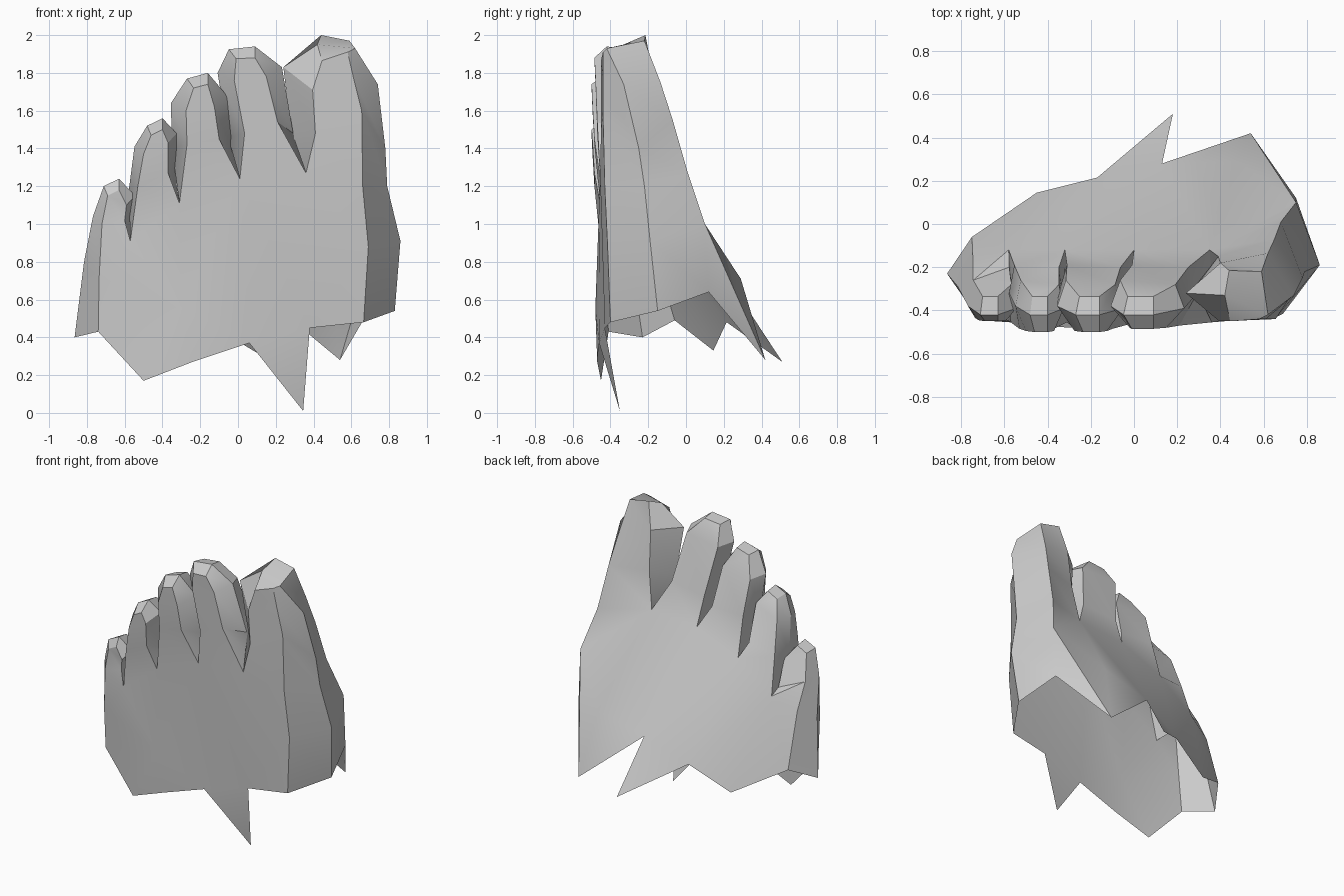
import bpy
import bmesh
import math
from mathutils import Vector
from mathutils.geometry import delaunay_2d_cdt

default_cube = bpy.data.objects.get("Cube")
if default_cube:
    bpy.data.objects.remove(default_cube, do_unlink=True)


def make_material(name, colour):
    material = bpy.data.materials.new(name)
    material.use_nodes = True
    material.diffuse_color = colour
    shader = next(node for node in material.node_tree.nodes
                  if node.type == "BSDF_PRINCIPLED")
    shader.inputs["Base Color"].default_value = colour
    return material


# The shell is lofted over three rails that run from the little toe side,
# over every toe, to the big toe side: sole edge, side ridge and instep edge.
bm = bmesh.new()
sole_rail, ridge_rail, instep_rail = [], [], []
rails = (sole_rail, ridge_rail, instep_rail)


def add_vertices(points):
    return [bm.verts.new(Vector(point)) for point in points]


def add_station(sole, ridge, instep):
    for rail, vertex in zip(rails, add_vertices((sole, ridge, instep))):
        rail.append(vertex)


# Shared rounding of a small toe: ridge shift in x and z, then the depth (y)
# of the sole edge, the ridge and the instep edge
toe_rounding = (
    (-.08, -.02, -.47, -.32, -.19),
    (-.08, .04, -.48, -.38, -.26),
    (-.035, .05, -.485, -.42, -.335),
    (.0, .06, -.485, -.42, -.335),
    (.075, .05, -.48, -.39, -.28),
    (.075, -.06, -.47, -.32, -.2),
)


def add_small_toe(outline, spread, forward):
    rounding = toe_rounding[-len(outline):]
    for (x, z), (dx, dz, sole_y, ridge_y, instep_y) in zip(outline, rounding):
        dx *= spread
        add_station(
            sole=(x, sole_y - forward, z),
            ridge=(x + dx, ridge_y, z + dz),
            instep=(x + dx / 2, instep_y, z + dz * .8),
        )


def add_gap(x, z):
    add_station(
        sole=(x, -.455, z),
        ridge=(x, -.28, z),
        instep=(x - .01, -.12, z + .03),
    )


def fill_sheet(outline, inner=()):
    """Fill a closed outline with even triangles, as seen from the front."""
    vertices = [*outline, *inner]
    flat = [vertex.co.xz for vertex in vertices]
    loop = list(range(len(outline)))
    result = delaunay_2d_cdt(flat, [], [loop], 1, 1e-5)
    triangles, sources = result[2], result[3]
    for triangle in triangles:
        bm.faces.new([vertices[sources[i][0]] for i in triangle])


# Outer side beside the little toe
add_station(
    sole=(-.74, -.41, .43),
    ridge=(-.865, -.23, .4),
    instep=(-.75, -.06, .49),
)
add_station(
    sole=(-.735, -.435, .72),
    ridge=(-.815, -.29, .8),
    instep=(-.745, -.17, .86),
)

# Four small toes with the gaps that follow them
little_toe = ((-.72, 1), (-.69, 1.15),
              (-.63, 1.18), (-.59, 1.1), (-.6, 1.02))
fourth_toe = ((-.53, 1.2), (-.5, 1.37), (-.46, 1.47),
              (-.4, 1.5), (-.37, 1.43), (-.37, 1.27))
third_toe = ((-.27, 1.42), (-.275, 1.6), (-.235, 1.72),
             (-.16, 1.74), (-.125, 1.62), (-.1, 1.45))
second_toe = ((.035, 1.48), (-.02, 1.76), (-.01, 1.875),
              (.09, 1.88), (.15, 1.78), (.21, 1.54))

add_small_toe(little_toe, spread=.6, forward=-.035)
add_gap(-.57, .91)
add_small_toe(fourth_toe, spread=.6, forward=.015)
add_gap(-.31, 1.11)
add_small_toe(third_toe, spread=1, forward=.015)
add_gap(.01, 1.24)
add_small_toe(second_toe, spread=1.1, forward=.0)
add_gap(.36, 1.27)

# Big toe, inner side and tip
add_station(
    sole=(.41, -.45, 1.48),
    ridge=(.28, -.29, 1.5),
    instep=(.39, -.15, 1.55),
)
add_station(
    sole=(.395, -.45, 1.71),
    ridge=(.24, -.32, 1.83),
    instep=(.4, -.18, 1.82),
)
add_station(
    sole=(.445, -.45, 1.865),
    ridge=(.42, -.33, 1.95),
    instep=(.44, -.215, 2),
)
add_station(
    sole=(.58, -.44, 1.91),
    ridge=(.62, -.42, 1.93),
    instep=(.59, -.22, 1.97),
)

# Inner side of the foot, from the big toe down to the open end
add_station(
    sole=(.61, -.44, 1.78),
    ridge=(.74, -.33, 1.74),
    instep=(.62, -.135, 1.75),
)
add_station(
    sole=(.655, -.44, 1.6),
    ridge=(.78, -.25, 1.4),
    instep=(.65, -.07, 1.55),
)
add_station(
    sole=(.66, -.43, 1.2),
    ridge=(.79, -.22, 1.2),
    instep=(.68, .01, 1.27),
)
add_station(
    sole=(.69, -.415, .88),
    ridge=(.86, -.19, .91),
    instep=(.75, .1, 1),
)
add_station(
    sole=(.665, -.4, .48),
    ridge=(.83, -.15, .54),
    instep=(.75, .12, .64),
)

# Walls between neighbouring rails
for lower, upper in ((sole_rail, ridge_rail), (ridge_rail, instep_rail)):
    for i in range(len(lower) - 1):
        bm.faces.new((lower[i], lower[i + 1], upper[i + 1], upper[i]))

# Sole sheet with its jagged torn end and slight swelling
sole_tear = add_vertices((
    (.38, -.43, .45),
    (.345, -.35, .01),
    (.06, -.46, .37),
    (-.24, -.47, .27),
    (-.5, -.45, .17),
))
sole_swelling = add_vertices(((-.3, -.48, .55),))
fill_sheet(sole_rail + sole_tear, sole_swelling)

# Instep sheet with its jagged torn end
instep_tear = add_vertices((
    (.48, .29, .71),
    (.54, .42, .28),
    (.13, .28, .62),
    (.18, .51, .27),
    (-.17, .215, .48),
    (-.45, .145, .33),
))
fill_sheet(instep_rail[:-1] + instep_tear)

# Folded flap at the torn inner corner
fold, flap_tip = instep_tear[:2]
bm.faces.new((instep_rail[-2], flap_tip, fold))
bm.faces.new((instep_rail[-2], instep_rail[-1], flap_tip))

bmesh.ops.recalc_face_normals(bm, faces=bm.faces[:])

# The outside of the sole faces the front
if sum(face.normal.y * face.calc_area() for face in bm.faces
       if face.calc_center_median().y < -.43) > 0:
    bmesh.ops.reverse_faces(bm, faces=bm.faces[:])

mesh = bpy.data.meshes.new("foot_shell")
bm.to_mesh(mesh)
bm.free()
mesh.materials.append(make_material("light grey", (.6, .6, .6, 1)))

foot_shell = bpy.data.objects.new("foot_shell", mesh)
bpy.context.collection.objects.link(foot_shell)
bpy.ops.object.select_all(action="DESELECT")
foot_shell.select_set(True)
bpy.context.view_layer.objects.active = foot_shell
bpy.ops.object.shade_smooth_by_angle(angle=math.radians(28))
